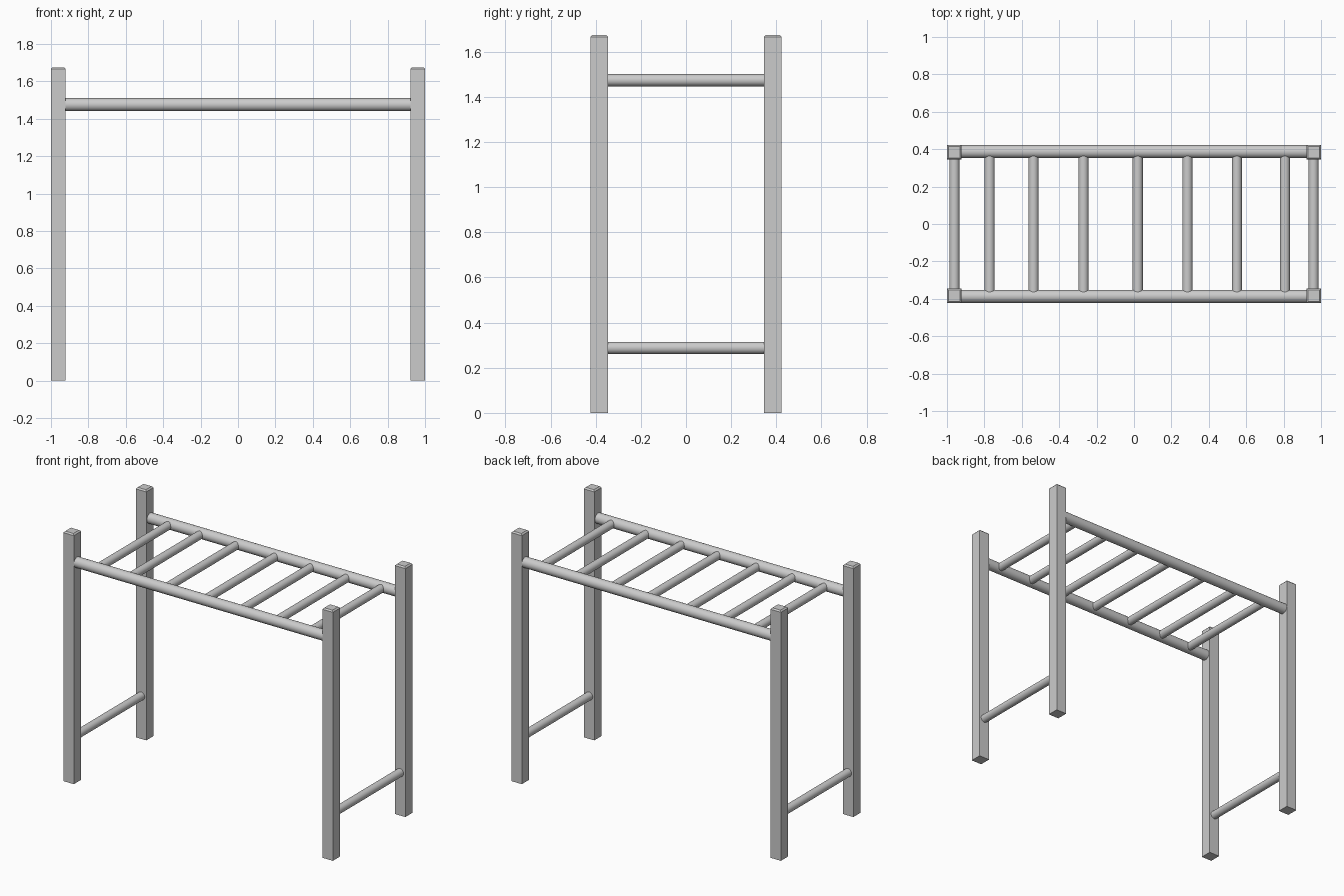
import bpy, bmesh, math
from mathutils import Matrix, Vector

if "Cube" in bpy.data.objects:
    bpy.data.objects.remove(bpy.data.objects["Cube"])

POST_X, POST_Y, POST_H = 0.961, 0.384, 1.675
RAIL_Z = 1.475


def finish(name, bm):
    mesh = bpy.data.meshes.new(name)
    bm.to_mesh(mesh)
    bm.free()
    obj = bpy.data.objects.new(name, mesh)
    bpy.context.collection.objects.link(obj)
    return obj


def post(name, x, y):
    # square post with a small chamfer round the top
    bm = bmesh.new()
    bmesh.ops.create_cube(bm, size=1, matrix=Matrix.Translation((x, y, POST_H / 2))
                          @ Matrix.Diagonal((0.078, 0.078, POST_H, 1)))
    top = [e for e in bm.edges if all(v.co.z > POST_H - 0.01 for v in e.verts)]
    bmesh.ops.bevel(bm, geom=top, offset=0.009, segments=1, affect='EDGES')
    return finish(name, bm)


def tube(name, a, b, radius):
    # round bar between two points
    a, b = Vector(a), Vector(b)
    d = b - a
    bm = bmesh.new()
    bmesh.ops.create_cone(bm, cap_ends=True, segments=32, radius1=radius, radius2=radius,
                          depth=d.length, matrix=Matrix.Translation((a + b) / 2)
                          @ d.to_track_quat('Z', 'Y').to_matrix().to_4x4())
    obj = finish(name, bm)
    bpy.ops.object.select_all(action='DESELECT')
    obj.select_set(True)
    bpy.context.view_layer.objects.active = obj
    bpy.ops.object.shade_smooth_by_angle(angle=math.radians(35))
    return obj


# corner posts
for sx, side in ((-1, "left"), (1, "right")):
    for sy, end in ((-1, "front"), (1, "back")):
        post(f"{end}_{side}_post", sx * POST_X, sy * POST_Y)
    # low brace between the posts of each end
    tube(f"{side}_lower_brace", (sx * 0.96, -0.35, 0.288), (sx * 0.96, 0.35, 0.288), 0.027)

# long side rails
for sy, end in ((-1, "front"), (1, "back")):
    tube(f"{end}_rail", (-0.925, sy * 0.387, RAIL_Z), (0.925, sy * 0.387, RAIL_Z), 0.035)

# overhead rungs
for i, x in enumerate((-0.772, -0.537, -0.27, 0.02, 0.286, 0.55, 0.807)):
    tube(f"rung_{i + 1}", (x, -0.38, RAIL_Z - 0.001), (x, 0.38, RAIL_Z - 0.001), 0.027)
